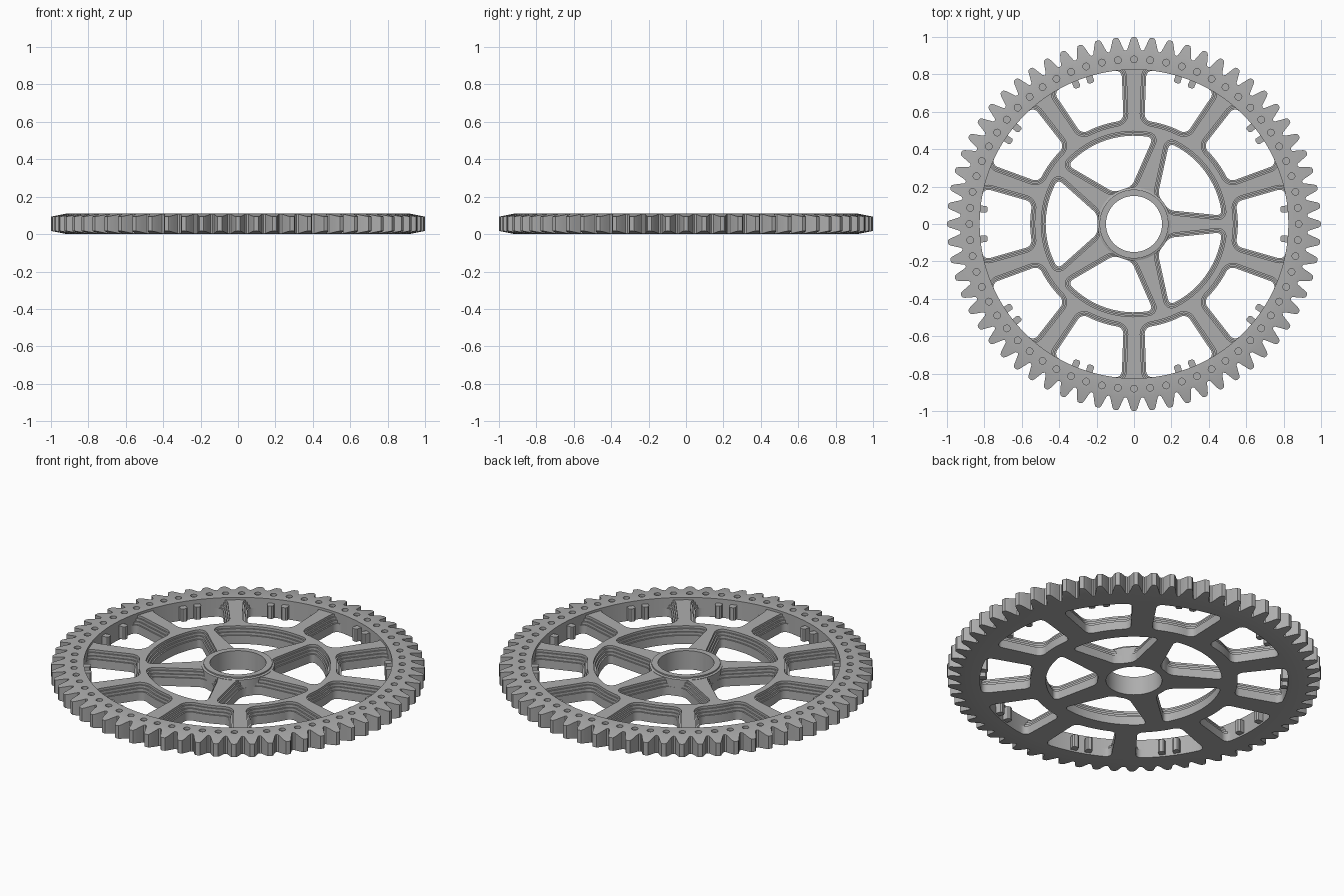
import bpy
import bmesh
from math import sin, cos, asin, pi, tau, radians

cube = bpy.data.objects.get("Cube")
if cube:
    bpy.data.objects.remove(cube)

TEETH = 64
PITCH = tau / TEETH
HEIGHT = 0.11

grey = bpy.data.materials.new("plain_grey")
grey.use_nodes = True
grey.diffuse_color = (0.42, 0.42, 0.42, 1)
grey.node_tree.nodes["Principled BSDF"].inputs["Base Color"].default_value = grey.diffuse_color


def polar(r, a, z):
    return (r * cos(a), r * sin(a), z)


def skin(bm, loops, closed):
    """Bridge equal loops of points; closed joins last to first, otherwise cap both ends."""
    rings = [[bm.verts.new(p) for p in loop] for loop in loops]
    n = len(rings[0])
    pairs = list(zip(rings, rings[1:]))
    if closed:
        pairs.append((rings[-1], rings[0]))
    else:
        bm.faces.new(rings[0][::-1])
        bm.faces.new(rings[-1])
    for a, b in pairs:
        for i in range(n):
            j = (i + 1) % n
            bm.faces.new((a[i], a[j], b[j], b[i]))


def finish(name, bm):
    bmesh.ops.recalc_face_normals(bm, faces=bm.faces)
    mesh = bpy.data.meshes.new(name)
    bm.to_mesh(mesh)
    bm.free()
    mesh.materials.append(grey)
    obj = bpy.data.objects.new(name, mesh)
    bpy.context.collection.objects.link(obj)
    return obj


def activate(obj):
    bpy.ops.object.select_all(action="DESELECT")
    obj.select_set(True)
    bpy.context.view_layer.objects.active = obj


def smooth(obj):
    activate(obj)
    bpy.ops.object.shade_smooth_by_angle(angle=radians(30))


def cut(obj, cutter):
    cutter.hide_render = True
    mod = obj.modifiers.new("cut", "BOOLEAN")
    mod.operation = "DIFFERENCE"
    mod.solver = "EXACT"
    mod.object = cutter
    activate(obj)
    bpy.ops.object.modifier_apply(modifier=mod.name)
    bpy.data.objects.remove(cutter)


def lathe(name, profile, segments=128):
    bm = bmesh.new()
    angles = [tau * i / segments for i in range(segments)]
    skin(bm, [[polar(r, a, z) for a in angles] for r, z in profile], True)
    return finish(name, bm)


def window(centre, sector, r1, r2, hw1, hw2, fillet, d, z):
    """Rounded opening between two spokes, grown outward by d."""
    def half(r):
        w = hw1 + (hw2 - hw1) * (r - r1) / (r2 - r1) - d
        return sector / 2 - asin(w / r)

    f, lo, hi = fillet + d, r1 - d, r2 + d
    outer, inner = [], []
    for i in range(7):
        t = pi / 2 * i / 6
        side, drop = f * (1 - cos(t)), f * (1 - sin(t))
        for r, edge in ((hi - drop, outer), (lo + drop, inner)):
            edge.append((r, half(r) - side / r))

    def across(r, a):
        return [(r, a * (1 - 2 * i / 16)) for i in range(1, 16)]

    def flip(points):
        return [(r, -a) for r, a in reversed(points)]

    path = outer + across(*outer[-1]) + flip(outer)
    path += flip(flip(inner)[::-1])[::-1] and [(r, -a) for r, a in inner]
    path += [(r, -a) for r, a in across(*inner[-1])] + inner[::-1]
    return [polar(r, centre + a, z) for r, a in path]


# Toothed rim: conical chamfers on both faces of the teeth
half_tooth = [(-0.5, 0.927), (-0.4, 0.933), (-0.31, 0.955), (-0.2, 0.985), (-0.12, 0.998)]
tooth = half_tooth + [(0, 1.0)] + [(-f, r) for f, r in half_tooth[:0:-1]]
outline = [(r, PITCH * (k + f)) for k in range(TEETH) for f, r in tooth]


def rim_loop(radius, z):
    return [polar(radius, a, z) for _, a in outline]


def bevel(r):
    return 0.017 * (r - 0.915) / 0.085


bm = bmesh.new()
skin(bm, [rim_loop(0.825, 0), rim_loop(0.915, 0),
          [polar(r, a, bevel(r)) for r, a in outline],
          [polar(r, a, HEIGHT - bevel(r)) for r, a in outline],
          rim_loop(0.915, HEIGHT), rim_loop(0.825, HEIGHT)], True)
rim = finish("toothed_rim", bm)

# Shallow blind holes around the top of the rim
bm = bmesh.new()
for k in range(TEETH):
    x, y, _ = polar(0.88, k * PITCH, 0)
    skin(bm, [[(x + 0.018 * cos(tau * i / 16), y + 0.018 * sin(tau * i / 16), z)
               for i in range(16)] for z in (HEIGHT - 0.015, HEIGHT + 0.02)], False)
cut(rim, finish("hole_cutter", bm))
smooth(rim)

# Spoked web: stepped windows that widen towards the top
web = lathe("spoked_web", [(0.165, 0), (0.835, 0), (0.835, 0.096), (0.165, 0.096)])
steps = [(-0.02, 0), (0.05, 0), (0.05, 0.008), (0.066, 0.008), (0.066, 0.016),
         (0.082, 0.016), (0.082, 0.024), (0.12, 0.024)]
bm = bmesh.new()
for count, turn, shape in ((10, 0, (0.555, 0.825, 0.056, 0.066, 0.035)),
                           (5, pi / 5, (0.195, 0.472, 0.074, 0.045, 0.03))):
    for k in range(count):
        skin(bm, [window(turn + tau * k / count, tau / count, *shape, d, z)
                  for z, d in steps], False)
cut(web, finish("window_cutter", bm))
smooth(web)

# Hub collar around the bore
smooth(lathe("hub_collar", [(0.15, 0), (0.195, 0), (0.195, 0.098), (0.184, 0.102),
                            (0.184, HEIGHT), (0.15, HEIGHT)]))

# Pegs in pairs on the inner wall of the rim
bm = bmesh.new()
for index in (1, 6, 7, 12, 13):
    base = index * PITCH
    for a in (base, -base, pi - base, pi + base):
        c, s = cos(a), sin(a)
        skin(bm, [[(r * c - t * s, r * s + t * c, z) for r, t in
                   ((0.835, -0.018), (0.835, 0.018), (0.795, 0.018),
                    (0.787, 0.01), (0.787, -0.01), (0.795, -0.018))]
                  for z in (0.01, 0.085)], False)
finish("rim_pegs", bm)
